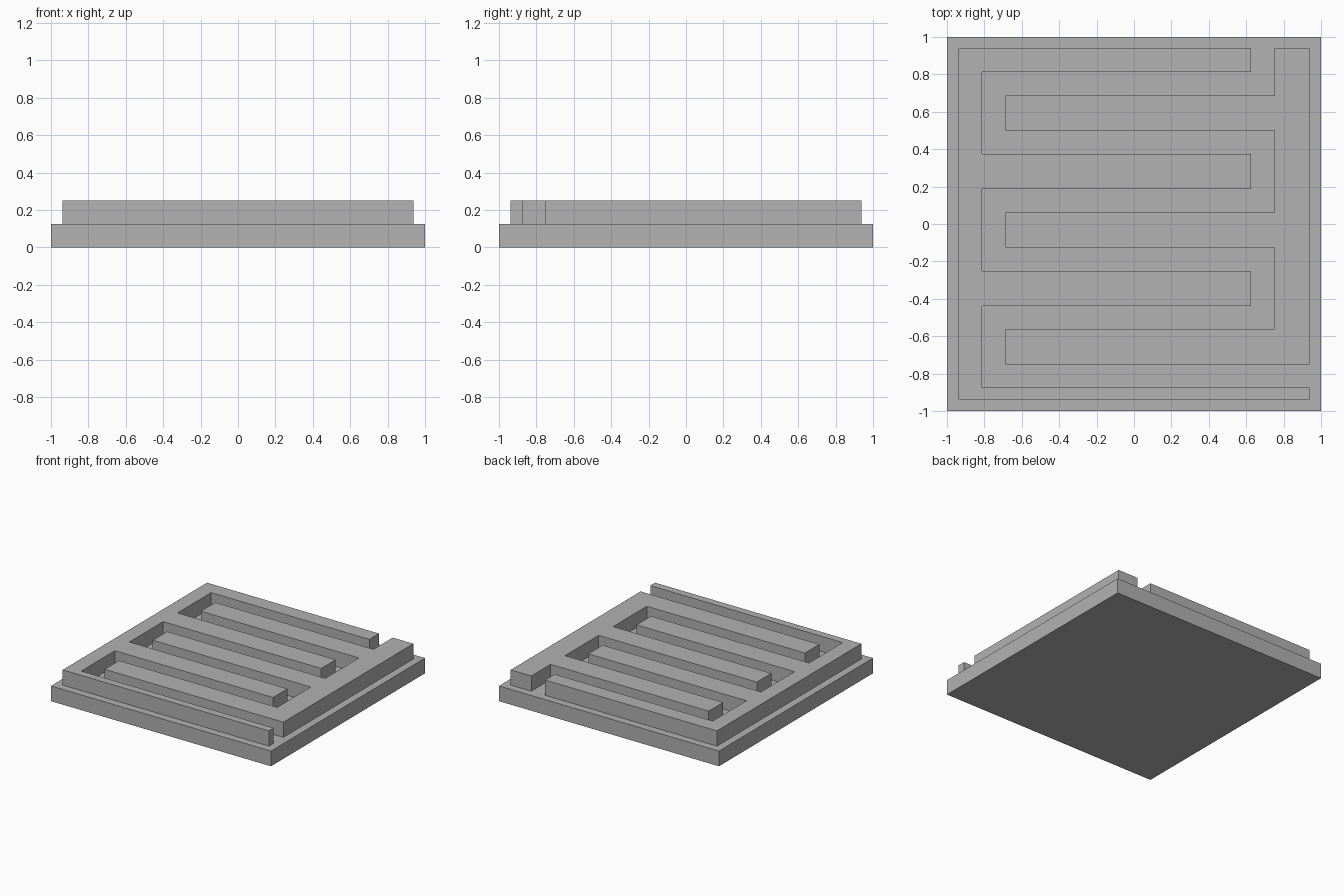
import bpy
import bmesh

cube = bpy.data.objects.get("Cube")
if cube:
    bpy.data.objects.remove(cube, do_unlink=True)

# Single grey material
grey = bpy.data.materials.new("plain grey")
grey.use_nodes = True
colour = (0.445, 0.445, 0.445, 1)
grey.diffuse_color = colour
grey.node_tree.nodes["Principled BSDF"].inputs["Base Color"].default_value = colour

UNIT = 1 / 16  # layout grid step
THICK = 2 * UNIT


def slab(name, outline, z):
    """Extrude a flat outline (in grid steps) upwards from height z."""
    bm = bmesh.new()
    face = bm.faces.new([bm.verts.new((x * UNIT, y * UNIT, z)) for x, y in outline])
    top = bmesh.ops.extrude_face_region(bm, geom=[face])["geom"]
    verts = [g for g in top if isinstance(g, bmesh.types.BMVert)]
    bmesh.ops.translate(bm, verts=verts, vec=(0, 0, THICK))
    bmesh.ops.recalc_face_normals(bm, faces=bm.faces)
    mesh = bpy.data.meshes.new(name)
    bm.to_mesh(mesh)
    bm.free()
    mesh.materials.append(grey)
    obj = bpy.data.objects.new(name, mesh)
    bpy.context.collection.objects.link(obj)


def comb(outer, inner, bottom, top, fingers):
    """Outline of a spine with fingers (low y, high y, tip x), listed upwards."""
    points = [(outer, bottom)]
    for low, high, tip in fingers:
        if low > bottom:
            points.append((inner, low))
        points += [(tip, low), (tip, high)]
        if high < top:
            points.append((inner, high))
    if fingers[-1][1] < top:
        points.append((inner, top))
    return points + [(outer, top)]


# Square base plate
slab("base_plate", [(-16, -16), (16, -16), (16, 16), (-16, 16)], 0)

# Two interlocking combs on top of the plate
slab("right_comb", comb(-15, -13, -15, 15,
     [(-15, -14, 15), (-7, -4, 10), (3, 6, 10), (13, 15, 10)]), THICK)
slab("left_comb", comb(15, 12, -12, 15,
     [(y, y + 3, -11) for y in (-12, -2, 8)]), THICK)
